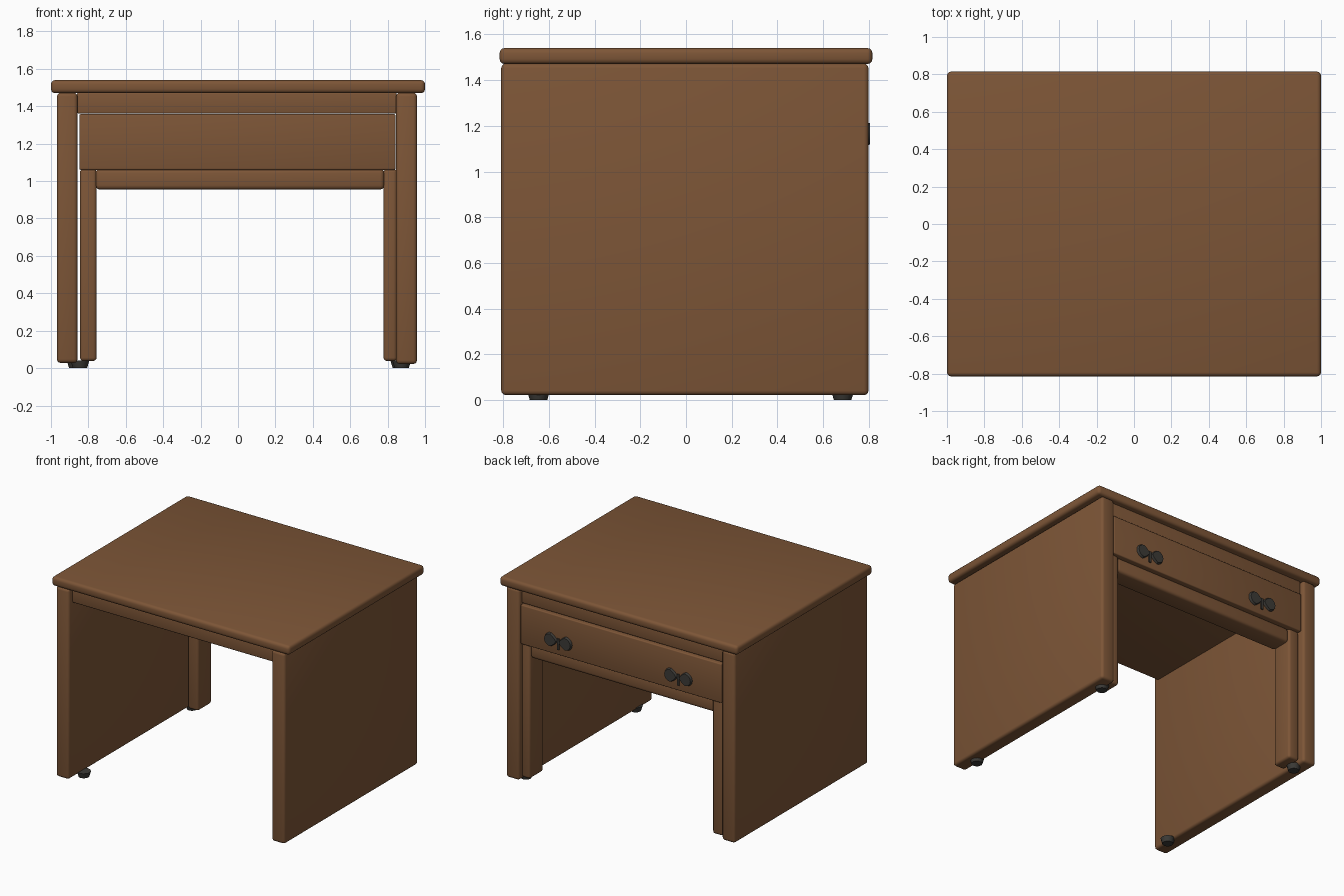
import bpy, bmesh, math
from mathutils import Vector

if "Cube" in bpy.data.objects:
    bpy.data.objects.remove(bpy.data.objects["Cube"])


def material(name, rgb):
    m = bpy.data.materials.new(name)
    m.diffuse_color = (*rgb, 1)
    m.use_nodes = True
    m.node_tree.nodes["Principled BSDF"].inputs["Base Color"].default_value = m.diffuse_color
    return m


WOOD = material("brown wood", (0.205, 0.092, 0.038))
DARK = material("dark metal", (0.045, 0.043, 0.038))


def finish(name, bm, mat, bevel=0.0, segments=3):
    """Turn a bmesh into a named object with rounded edges."""
    bmesh.ops.recalc_face_normals(bm, faces=bm.faces)
    if bevel:
        bmesh.ops.bevel(bm, geom=list(bm.edges), offset=bevel, segments=segments,
                        profile=0.5, affect='EDGES')
    me = bpy.data.meshes.new(name)
    bm.to_mesh(me)
    bm.free()
    me.materials.append(mat)
    ob = bpy.data.objects.new(name, me)
    bpy.context.collection.objects.link(ob)
    bpy.ops.object.select_all(action='DESELECT')
    ob.select_set(True)
    bpy.context.view_layer.objects.active = ob
    bpy.ops.object.shade_smooth_by_angle(angle=math.radians(35))
    return ob


def board(name, x, y, z, bevel=0.015, top_inset=0.0):
    """Box from ranges; top_inset narrows the depth at the top."""
    bm = bmesh.new()
    bmesh.ops.create_cube(bm, size=1)
    for v in bm.verts:
        v.co = Vector((x[v.co.x > 0], y[v.co.y > 0], z[v.co.z > 0]))
        if v.co.z == z[1]:
            v.co.y -= math.copysign(top_inset, v.co.y)
    return finish(name, bm, WOOD, bevel)


# Table top with rounded rim
board("table_top", (-1, 1), (-0.815, 0.815), (1.47, 1.54), 0.022)

# Side panels, slightly deeper at the floor
board("left_panel", (-0.968, -0.858), (-0.808, 0.798), (0.028, 1.472), 0.02, 0.018)
board("right_panel", (0.845, 0.957), (-0.808, 0.798), (0.022, 1.472), 0.02, 0.018)

# Upper deck under the top
board("upper_deck", (-0.86, 0.848), (-0.765, 0.765), (1.36, 1.475), 0.01)

# Drawer, rail below it and inner posts, all on the back
board("drawer", (-0.848, 0.842), (0.60, 0.788), (1.06, 1.358), 0.008)
board("lower_rail", (-0.762, 0.782), (0.60, 0.755), (0.955, 1.065), 0.022)
board("left_post", (-0.845, -0.756), (0.60, 0.765), (0.038, 1.065), 0.018)
board("right_post", (0.778, 0.85), (0.60, 0.765), (0.038, 1.065), 0.018)

# Bow-shaped drawer pulls: two rounded leaves joined by a neck and a short stem
for side, cx in (("left", -0.49), ("right", 0.52)):
    for k, s in enumerate((-1, 1)):
        bm = bmesh.new()
        pts = []
        for i in range(16):
            a = 2 * math.pi * i / 16
            px, pz = 0.056 * math.cos(a), 0.054 * math.sin(a)
            if px < 0:
                pz *= 1 + 0.5 * px / 0.056      # narrower toward the neck
            pts.append(bm.verts.new((cx + s * (0.062 + px), 0.783, 1.165 + pz)))
        f = bm.faces.new(pts)
        r = bmesh.ops.extrude_face_region(bm, geom=[f])
        top = [g for g in r["geom"] if isinstance(g, bmesh.types.BMVert)]
        mid = Vector((cx + s * 0.062, 0.0, 1.165))
        for v in top:
            v.co.y += 0.022
            v.co.x = mid.x + (v.co.x - mid.x) * 0.85
            v.co.z = mid.z + (v.co.z - mid.z) * 0.85
        finish(f"{side}_handle_leaf_{k + 1}", bm, DARK)
    bm = bmesh.new()
    bmesh.ops.create_cube(bm, size=1)
    for v in bm.verts:
        v.co = Vector((cx + v.co.x * 0.018, 0.789 + v.co.y * 0.014, 1.145 + v.co.z * 0.085))
    finish(f"{side}_handle_stem", bm, DARK)

# Small glide feet under the panels
FEET = {"front_left": (-0.845, -0.645), "front_right": (0.875, -0.645),
        "back_left": (-0.865, 0.685), "back_right": (0.865, 0.685)}
for name, (fx, fy) in FEET.items():
    bm = bmesh.new()
    bmesh.ops.create_cone(bm, cap_ends=True, segments=12, radius1=0.038,
                          radius2=0.05, depth=0.04)
    bmesh.ops.translate(bm, verts=bm.verts, vec=(fx, fy, 0.02))
    finish(name + "_foot", bm, DARK)
